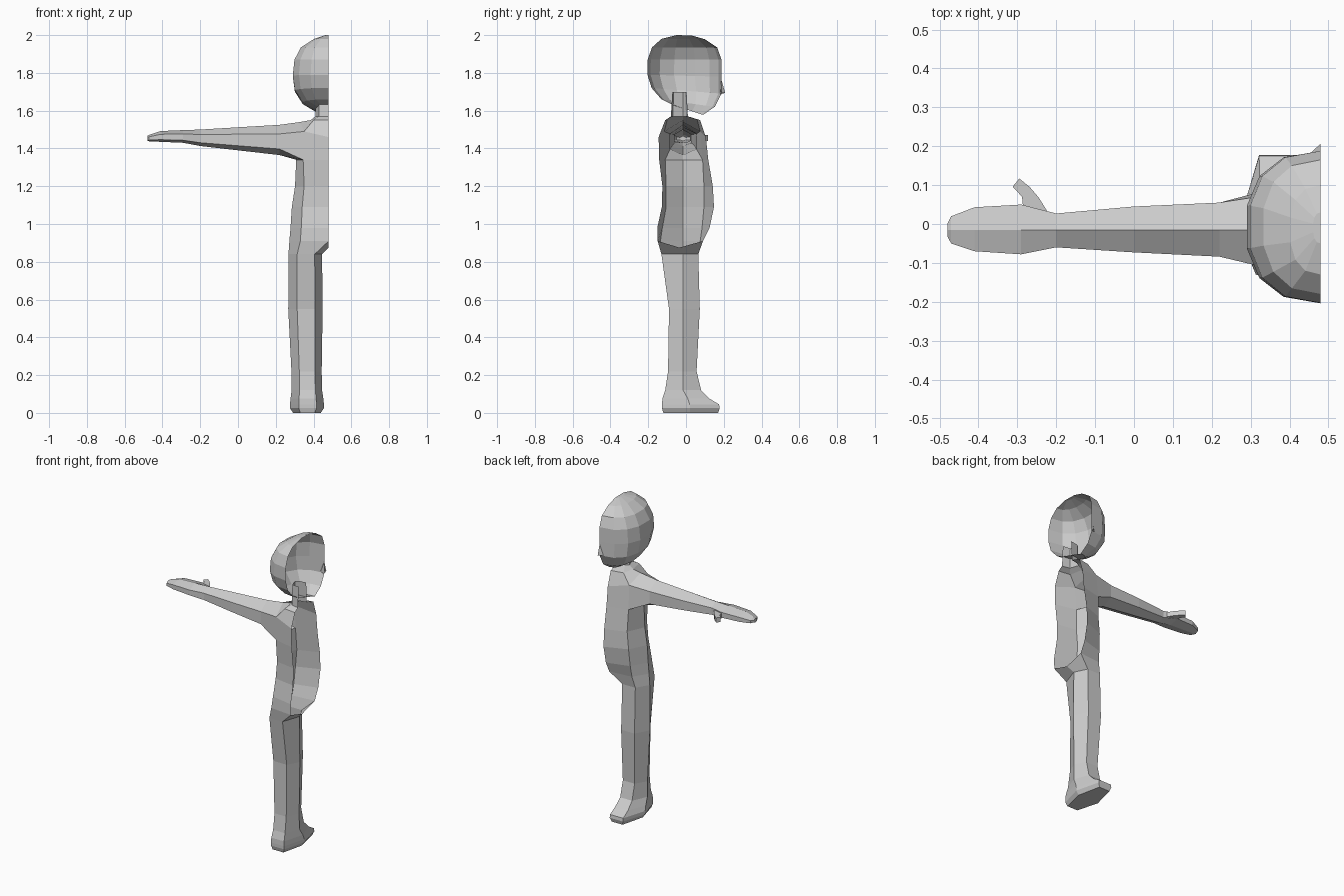
import bpy, bmesh, math

CX = 0.48      # open symmetry plane
MY = -0.015    # side ridge line of body and limbs


def ring(bm, pts):
    return [bm.verts.new(p) for p in pts]


def bridge(bm, a, b, closed=True, skip=()):
    n = len(a)
    for i in range(n if closed else n - 1):
        if i not in skip:
            j = (i + 1) % n
            bm.faces.new((a[i], a[j], b[j], b[i]))


def loft(bm, first, rings, closed=True):
    for pts in rings:
        nxt = ring(bm, pts)
        bridge(bm, first, nxt, closed)
        first = nxt
    return first


def finish(bm, name):
    bmesh.ops.recalc_face_normals(bm, faces=bm.faces)
    me = bpy.data.meshes.new(name)
    bm.to_mesh(me)
    bm.free()
    ob = bpy.data.objects.new(name, me)
    bpy.context.collection.objects.link(ob)
    return ob


def torso(z, xo, xs, yb, ysb, ysf, yf):
    return [(CX, yb, z), (xs, ysb, z), (xo, MY, z), (xs, ysf, z), (CX, yf, z)]


def leg(z, x0, x1, yb, yf, my=MY):
    w = x1 - x0
    a, b = x0 + 0.26 * w, x1 - 0.22 * w
    return [(b, yb, z), (a, yb, z), (x0, my, z), (a, yf, z), (b, yf, z), (x1, my, z)]


def arm(x, yb, yf, z0, z1):
    lo, hi = z0 + 0.2 * (z1 - z0), z0 + 0.7 * (z1 - z0)
    return [(x, MY, z0), (x, yf, lo), (x, yf, hi), (x, MY, z1), (x, yb, hi), (x, yb, lo)]


# Body: half torso, open on the symmetry plane
bm = bmesh.new()
hip = ring(bm, torso(0.91, 0.272, 0.33, -0.15, -0.135, 0.075, 0.09))
chest = loft(bm, hip, [
    torso(0.98, 0.278, 0.335, -0.152, -0.125, 0.085, 0.125),
    torso(1.09, 0.285, 0.34, -0.128, -0.105, 0.095, 0.148),
    torso(1.20, 0.302, 0.35, -0.125, -0.105, 0.095, 0.142),
    torso(1.34, 0.308, 0.345, -0.142, -0.11, 0.088, 0.118)], False)
shoulder = ring(bm, [(CX, -0.145, 1.46), (0.35, -0.115, 1.49), (0.33, MY, 1.54),
                     (0.35, 0.075, 1.49), (CX, 0.105, 1.46)])
bridge(bm, chest, shoulder, False, skip=(1, 2))   # leave the arm hole
loft(bm, shoulder, [
    torso(1.55, 0.385, 0.40, -0.11, -0.10, 0.06, 0.075),
    torso(1.57, 0.41, 0.43, -0.08, -0.07, 0.0, 0.01),
    torso(1.70, 0.415, 0.43, -0.072, -0.065, -0.005, 0.003)], False)

# Arm and hand, grown from the arm hole
hole = [chest[2], chest[3], shoulder[3], shoulder[2], shoulder[1], chest[1]]
tip = loft(bm, hole, [
    arm(0.22, -0.084, 0.055, 1.365, 1.525),
    arm(0.0, -0.073, 0.045, 1.39, 1.512),
    arm(-0.20, -0.06, 0.027, 1.413, 1.50),
    arm(-0.29, -0.078, 0.05, 1.43, 1.497),
    arm(-0.41, -0.07, 0.043, 1.435, 1.492),
    arm(-0.47, -0.05, 0.02, 1.438, 1.472),
    arm(-0.48, -0.032, 0.0, 1.44, 1.466)])
bm.faces.new(tip)

# Leg and foot, with the crotch strip towards the symmetry plane
thigh = ring(bm, leg(0.84, 0.267, 0.445, -0.13, 0.065))
bridge(bm, hip, thigh[:5], False)
crotch = bm.verts.new((CX, -0.035, 0.875))
bm.faces.new((hip[0], thigh[0], thigh[5], crotch))
bm.faces.new((hip[4], crotch, thigh[5], thigh[4]))
sole = loft(bm, thigh, [
    leg(0.55, 0.266, 0.448, -0.09, 0.073),
    leg(0.22, 0.283, 0.443, -0.095, 0.056),
    leg(0.12, 0.284, 0.445, -0.11, 0.08),
    leg(0.075, 0.278, 0.452, -0.125, 0.125, 0.01),
    leg(0.045, 0.275, 0.455, -0.127, 0.175, 0.02),
    leg(0.025, 0.275, 0.455, -0.127, 0.178, 0.02),
    leg(0.0, 0.292, 0.438, -0.12, 0.17, 0.02)])
bm.faces.new(sole)
finish(bm, "body")

# Thumb: flat curved profile given thickness
bm = bmesh.new()
outline = [(-0.215, 0.02), (-0.245, 0.068), (-0.268, 0.095), (-0.295, 0.117),
           (-0.312, 0.096), (-0.288, 0.07), (-0.285, 0.04)]
low = ring(bm, [(x, y, 1.44) for x, y in outline])
top = loft(bm, low, [[(x, y, 1.47) for x, y in outline]])
bm.faces.new(low)
bm.faces.new(top)
finish(bm, "thumb")


# Head: half shell of stacked rings, tilted towards the chin
def head(zb, zf, w, yb, yf, n=7):
    pts = []
    for i in range(n + 1):
        t = math.pi * i / n
        s, c = math.sin(t), -math.cos(t)
        y = (yb + yf) / 2 + (yf - yb) / 2 * math.copysign(abs(c) ** 0.85, c)
        k = (y - yb) / (yf - yb)
        pts.append((CX - w * max(s, 0) ** 0.85, y, zb + (zf - zb) * k))
    return pts


bm = bmesh.new()
crown = ring(bm, head(2.0, 1.998, 0.02, -0.05, 0.03))
jaw = loft(bm, crown, [
    head(1.98, 1.978, 0.08, -0.13, 0.10),
    head(1.935, 1.935, 0.15, -0.18, 0.165),
    head(1.87, 1.87, 0.185, -0.203, 0.188),
    head(1.79, 1.78, 0.194, -0.204, 0.188),
    head(1.72, 1.69, 0.183, -0.182, 0.188),
    head(1.66, 1.62, 0.14, -0.13, 0.152),
    head(1.63, 1.578, 0.07, -0.07, 0.09)], False)
bm.faces.new(crown)
bm.faces.new(jaw)
finish(bm, "head")

# Nose: small half wedge
bm = bmesh.new()
a, b, c, d = ring(bm, [(CX, 0.187, 1.765), (CX, 0.207, 1.695),
                       (CX, 0.183, 1.685), (CX - 0.025, 0.183, 1.695)])
bm.faces.new((a, b, d))
bm.faces.new((b, c, d))
finish(bm, "nose")
